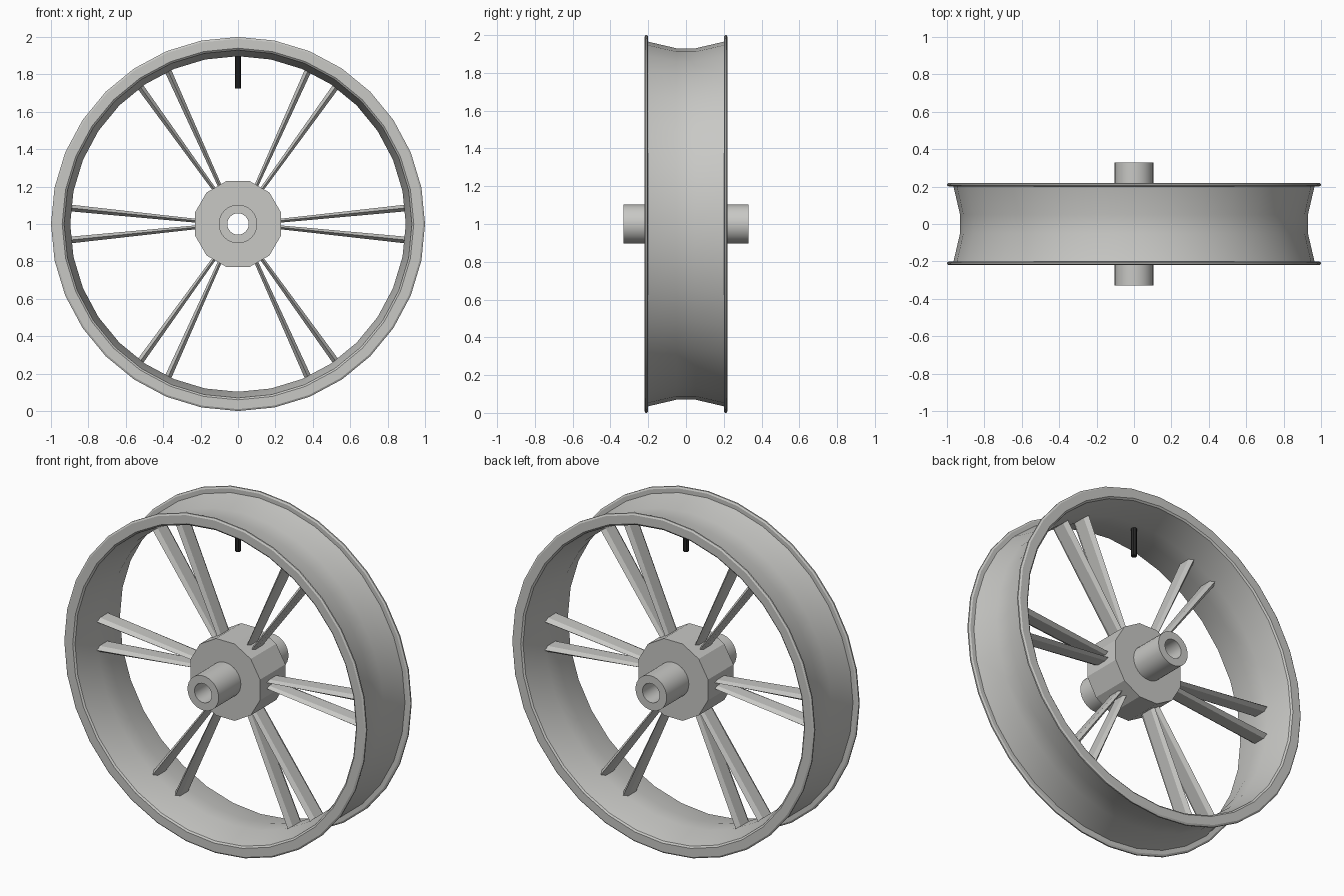
import bpy, bmesh, math
from mathutils import Matrix, Vector

if "Cube" in bpy.data.objects:
    bpy.data.objects.remove(bpy.data.objects["Cube"])


def material(name, rgb):
    m = bpy.data.materials.new(name)
    m.diffuse_color = (*rgb, 1)
    m.use_nodes = True
    m.node_tree.nodes["Principled BSDF"].inputs["Base Color"].default_value = m.diffuse_color
    return m


METAL = material("light grey metal", (0.58, 0.58, 0.56))
BLACK = material("black rubber", (0.02, 0.02, 0.02))
CENTRE = Vector((0, 0, 1))


def finish(name, bm, mat, angle):
    bmesh.ops.recalc_face_normals(bm, faces=bm.faces)
    me = bpy.data.meshes.new(name)
    bm.to_mesh(me)
    bm.free()
    ob = bpy.data.objects.new(name, me)
    bpy.context.collection.objects.link(ob)
    me.materials.append(mat)
    bpy.ops.object.select_all(action='DESELECT')
    ob.select_set(True)
    bpy.context.view_layer.objects.active = ob
    bpy.ops.object.shade_smooth_by_angle(angle=math.radians(angle))
    return ob


def revolve(name, profile, sides, angle, offset=0.0):
    """Sweep a closed (radius, y) profile around the wheel axis."""
    bm = bmesh.new()
    rings = []
    for i in range(sides):
        a = 2 * math.pi * (i + offset) / sides
        rings.append([bm.verts.new(CENTRE + Vector((r * math.cos(a), y, r * math.sin(a))))
                      for r, y in profile])
    n = len(profile)
    for i in range(sides):
        p, q = rings[i], rings[(i + 1) % sides]
        for j in range(n):
            k = (j + 1) % n
            bm.faces.new((p[j], p[k], q[k], q[j]))
    return finish(name, bm, METAL, angle)


# Rim: dropped centre, flared walls and bevelled lips
half = [(0.93, 0.05), (0.965, 0.2), (0.99, 0.2), (1.0, 0.206), (1.0, 0.214),
        (0.99, 0.22), (0.94, 0.22), (0.93, 0.212), (0.897, 0.05)]
revolve("rim", half + [(r, -y) for r, y in reversed(half)], 32, 30)

# Hub drum and hollow axle
revolve("hub", [(0.238, -0.12), (0.238, 0.12), (0.09, 0.12), (0.09, -0.12)], 12, 25, 0.5)
revolve("axle", [(0.103, -0.33), (0.103, 0.33), (0.057, 0.33), (0.057, -0.33)], 32, 30)

# Six pairs of flattened, tapering spokes
for pair in range(6):
    for side in (-1, 1):
        bm = bmesh.new()
        ends = []
        for r, z, w, t in ((0.19, 0.014, 0.055, 0.010), (0.9, 0.086, 0.062, 0.018)):
            section = [(-w, 0), (-0.6 * w, t), (0.6 * w, t), (w, 0), (0.6 * w, -t), (-0.6 * w, -t)]
            ends.append([bm.verts.new((r, y, side * z + dz)) for y, dz in section])
        a, b = ends
        bm.faces.new(a)
        bm.faces.new(b)
        for j in range(6):
            k = (j + 1) % 6
            bm.faces.new((a[j], a[k], b[k], b[j]))
        bm.transform(Matrix.Translation(CENTRE) @ Matrix.Rotation(pair * math.pi / 3, 4, 'Y'))
        finish(f"spoke_{pair + 1}_{'upper' if side > 0 else 'lower'}", bm, METAL, 30)

# Valve stem hanging inside the rim
bm = bmesh.new()
bmesh.ops.create_cone(bm, cap_ends=True, segments=8, radius1=0.017, radius2=0.017, depth=0.18,
                      matrix=Matrix.Translation((0, 0, 1.815)))
finish("valve_stem", bm, BLACK, 30)
